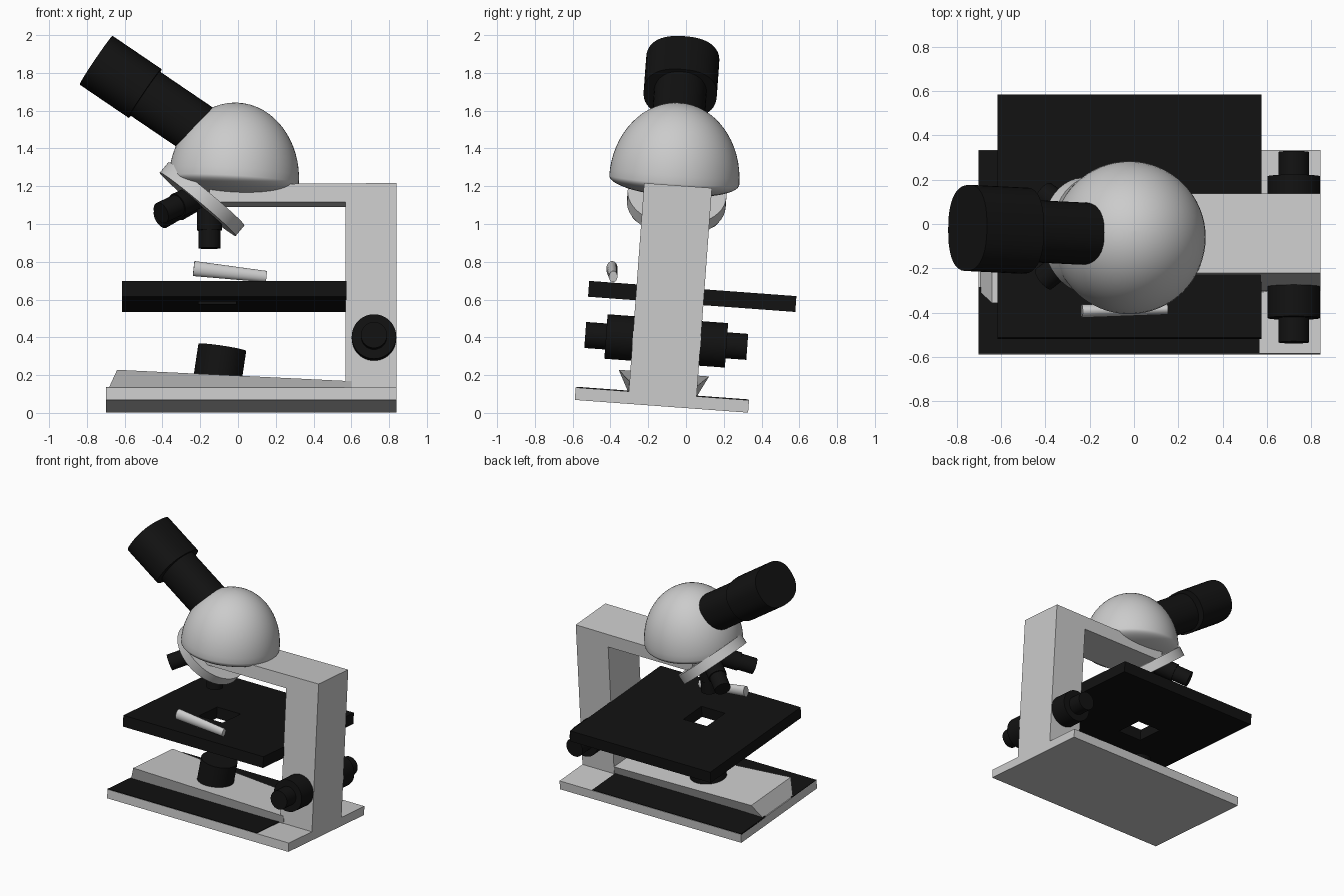
import bpy, bmesh
from math import sin, cos, pi, radians, copysign
from mathutils import Vector as V, Matrix

if "Cube" in bpy.data.objects:
    bpy.data.objects.remove(bpy.data.objects["Cube"])

# whole instrument leans a little about the x axis
PLACE = Matrix.Translation((0, -0.13, 0.035)) @ Matrix.Rotation(radians(-4.2), 4, 'X')

black = bpy.data.materials.new("black")
black.diffuse_color = (0.006, 0.006, 0.006, 1)
black.use_nodes = True
black.node_tree.nodes["Principled BSDF"].inputs["Base Color"].default_value = black.diffuse_color


def finish(name, bm, dark=False, smooth=True):
    bmesh.ops.recalc_face_normals(bm, faces=bm.faces)
    me = bpy.data.meshes.new(name)
    bm.to_mesh(me)
    bm.free()
    ob = bpy.data.objects.new(name, me)
    bpy.context.collection.objects.link(ob)
    ob.matrix_world = PLACE
    if dark:
        me.materials.append(black)
    if smooth:
        bpy.ops.object.select_all(action='DESELECT')
        ob.select_set(True)
        bpy.context.view_layer.objects.active = ob
        bpy.ops.object.shade_smooth_by_angle(angle=radians(35))
    return ob


def loft(name, rings, dark=False, smooth=True, loop=False):
    """Skin a list of rings of points; cap the ends unless looped."""
    bm = bmesh.new()
    vs = [[bm.verts.new(p) for p in r] for r in rings]
    n = len(vs[0])
    pairs = list(zip(vs, vs[1:])) + ([(vs[-1], vs[0])] if loop else [])
    for a, b in pairs:
        for i in range(n):
            j = (i + 1) % n
            bm.faces.new((a[i], a[j], b[j], b[i]))
    if not loop:
        bm.faces.new(vs[0])
        bm.faces.new(vs[-1])
    return finish(name, bm, dark, smooth)


def tube(name, p, d, steps, dark=False, su=1.0, sv=1.0, power=2.0, n=48):
    """Round part along direction d from p; steps = (distance, radius)."""
    p, d = V(p), V(d).normalized()
    u = V((1, 0, 0)) if abs(d.y) > 0.9 else V((0, 1, 0))
    u = (u - d * u.dot(d)).normalized()
    v = d.cross(u)
    rings = []
    for t, r in steps:
        ring = []
        for k in range(n):
            c, s = cos(2 * pi * k / n), sin(2 * pi * k / n)
            c = copysign(abs(c) ** (2 / power), c)
            s = copysign(abs(s) ** (2 / power), s)
            ring.append(p + d * t + u * (r * su * c) + v * (r * sv * s))
        rings.append(ring)
    return loft(name, rings, dark)


def rect(x0, x1, y0, y1, z):
    return [(x0, y0, z), (x1, y0, z), (x1, y1, z), (x0, y1, z)]


def box(name, x0, x1, y0, y1, z0, z1, dark=False):
    return loft(name, [rect(x0, x1, y0, y1, z0), rect(x0, x1, y0, y1, z1)], dark, False)


# base plate, dark side panels and sloping ridge
box("base_plate", -0.70, 0.84, -0.46, 0.46, 0, 0.066)
for s, side in ((-1, "front"), (1, "back")):
    a, b = sorted((s * 0.16, s * 0.457))
    box(side + "_base_panel", -0.70, 0.565, a, b, 0.06, 0.070, True)
loft("base_ridge", [
    [(-0.695, -0.18, 0.06), (-0.695, 0.18, 0.06), (-0.64, 0.24, 0.176), (-0.64, -0.24, 0.176)],
    [(0.60, -0.18, 0.06), (0.60, 0.18, 0.06), (0.60, 0.18, 0.12), (0.60, -0.18, 0.12)]],
    smooth=False)

# column and overhanging arm as one bent profile
arm = [(0.57, 0.05), (0.84, 0.05), (0.84, 1.172), (-0.15, 1.165), (-0.15, 1.07), (0.57, 1.07)]
loft("arm", [[(x, y, z) for x, z in arm] for y in (-0.178, 0.182)], smooth=False)

# stage with a square light opening
hx0, hx1, hy0, hy1 = -0.21, -0.01, -0.09, 0.13
loft("stage", [
    rect(-0.615, 0.575, -0.43, 0.67, 0.55), rect(-0.615, 0.575, -0.43, 0.67, 0.634),
    rect(hx0, hx1, hy0, hy1, 0.634), rect(hx0, hx1, hy0, hy1, 0.55)],
    True, False, loop=True)

# stage clip bar
tube("stage_clip", (-0.235, -0.315, 0.708), (0.385, 0.01, -0.042),
     [(0, 0.04), (0.388, 0.03)], su=0.75, n=24)

# lamp on the ridge
tube("lamp", (-0.115, 0, 0.10), (0.03, 0, 0.2), [(0, 0.128), (0.215, 0.128)], True)

# focus knobs, coarse and fine, on both sides
for s, side in ((-1, "front"), (1, "back")):
    tube(side + "_focus_knob", (0.72, s * 0.15, 0.347), (0, s, 0),
         [(0, 0.118), (0.17, 0.118), (0.17, 0.069), (0.28, 0.069)], True)

# head dome: tall upper half, shallow underside
steps = []
for k in range(33):
    a = -pi / 2 + pi * k / 32
    steps.append(((0.41 if a > 0 else 0.085) * sin(a), max(0.345 * cos(a), 0.002)))
tube("head_dome", (-0.022, -0.02, 1.20), (0.06, 0, 1), steps, n=64)

# eyepiece tube and wider eyepiece barrel
axis = V((-0.257, 0, 0.175)).normalized()
start = V((-0.10, -0.022, 1.392))
full = (V((-0.75, 0, 1.835)) - V((start.x, 0, start.z))).length
tube("eyepiece_tube", start, axis, [(0, 0.14), (full - 0.2, 0.14)], True, power=2.2)
tube("eyepiece_barrel", start, axis, [(full - 0.312, 1), (full, 1)], True,
     su=0.194, sv=0.155, power=2.4)

# tilted nosepiece disc
down = V((-0.64, 0, -0.77)).normalized()
along = V((0.77, 0, -0.64)).normalized()
centre = V((-0.19, 0.0, 1.10))
tube("nosepiece", centre - down * 0.036, down, [(0, 0.262), (0.072, 0.262)])

# three objectives splayed around the nosepiece axis
for k, length in enumerate((0.19, 0.23, 0.23)):
    a = 2 * pi * k / 3
    out = along * cos(a) + V((0, 1, 0)) * sin(a)
    d = down * cos(radians(40)) + out * sin(radians(40))
    tube(f"objective_{k + 1}", centre + down * 0.03 + out * 0.075, d,
         [(-0.03, 0.066), (length * 0.5, 0.066), (length * 0.5, 0.058), (length, 0.058)],
         True, n=32)
